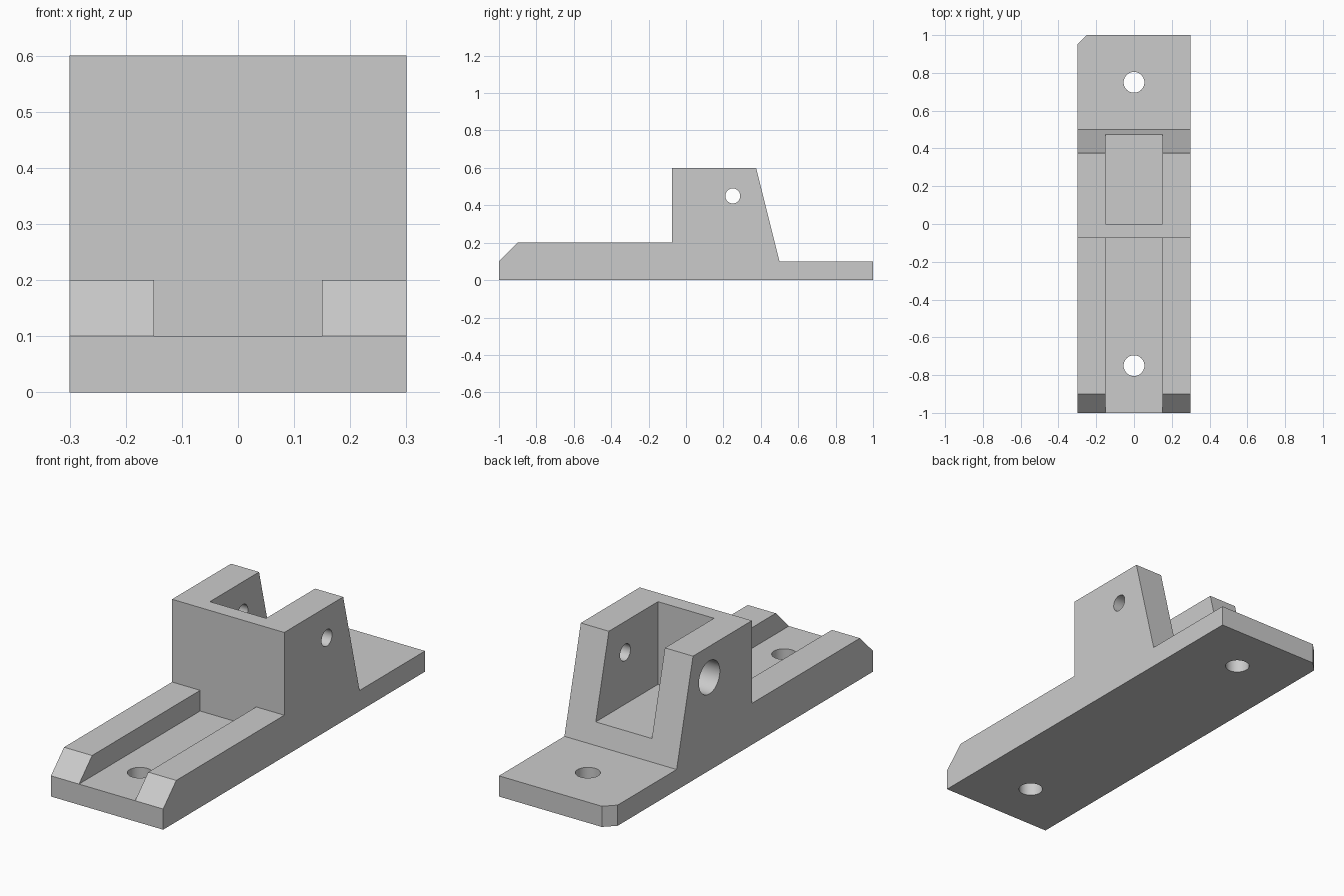
import bpy, bmesh, math
from mathutils import Matrix, Vector

cube = bpy.data.objects.get("Cube")
if cube:
    bpy.data.objects.remove(cube, do_unlink=True)

grey = bpy.data.materials.new("plain grey")
grey.use_nodes = True
colour = (0.6, 0.6, 0.6, 1)
grey.diffuse_color = colour
grey.node_tree.nodes["Principled BSDF"].inputs["Base Color"].default_value = colour


def add_object(name, bm):
    bmesh.ops.recalc_face_normals(bm, faces=bm.faces)
    mesh = bpy.data.meshes.new(name)
    bm.to_mesh(mesh)
    bm.free()
    mesh.materials.append(grey)
    obj = bpy.data.objects.new(name, mesh)
    bpy.context.collection.objects.link(obj)
    return obj


def prism(name, points, direction):
    """Extrude a closed outline along a direction."""
    bm = bmesh.new()
    face = bm.faces.new([bm.verts.new(p) for p in points])
    ext = bmesh.ops.extrude_face_region(bm, geom=[face])
    verts = [g for g in ext["geom"] if isinstance(g, bmesh.types.BMVert)]
    bmesh.ops.translate(bm, verts=verts, vec=direction)
    return add_object(name, bm)


def box(name, low, high):
    (x0, y0, z0), (x1, y1, z1) = low, high
    base = [(x0, y0, z0), (x1, y0, z0), (x1, y1, z0), (x0, y1, z0)]
    return prism(name, base, (0, 0, z1 - z0))


def cylinder(name, centre, radius, depth, axis):
    bm = bmesh.new()
    turn = Vector((0, 0, 1)).rotation_difference(Vector(axis)).to_matrix().to_4x4()
    bmesh.ops.create_cone(bm, cap_ends=True, segments=48, radius1=radius,
                          radius2=radius, depth=depth,
                          matrix=Matrix.Translation(centre) @ turn)
    return add_object(name, bm)


# Side profile of the whole bracket, extruded across its width
W, SLOT = 0.3, 0.15
profile = [(-1, 0), (1, 0), (1, 0.1), (0.5, 0.1), (0.375, 0.6),
           (-0.075, 0.6), (-0.075, 0.2), (-0.9, 0.2), (-1, 0.1)]
bracket = prism("bracket", [(-W, y, z) for y, z in profile], (2 * W, 0, 0))

# Channel between the rails, pocket in the block, clipped rear corner
corner = [(-W - 0.05, 0.9, -0.1), (-W + 0.1, 1.05, -0.1), (-W - 0.05, 1.05, -0.1)]
cutters = [
    box("channel_cutter", (-SLOT, -1.2, 0.1), (SLOT, -0.075, 0.4)),
    box("pocket_cutter", (-SLOT, 0, 0.2), (SLOT, 0.7, 0.8)),
    prism("corner_cutter", corner, (0, 0, 0.4)),
]

# Mounting holes, cross pin hole and its wide recess on one side
for y in (-0.75, 0.75):
    cutters.append(cylinder("mounting_hole_cutter", (0, y, 0), 0.055, 0.6, (0, 0, 1)))
cutters.append(cylinder("pin_hole_cutter", (0, 0.25, 0.45), 0.04, 1, (1, 0, 0)))
cutters.append(cylinder("pin_recess_cutter", (-W, 0.25, 0.45), 0.08, 0.2, (1, 0, 0)))

bpy.ops.object.select_all(action="DESELECT")
bracket.select_set(True)
bpy.context.view_layer.objects.active = bracket
for cutter in cutters:
    mod = bracket.modifiers.new(cutter.name, "BOOLEAN")
    mod.operation, mod.solver, mod.object = "DIFFERENCE", "EXACT", cutter
    bpy.ops.object.modifier_apply(modifier=mod.name)
    bpy.data.objects.remove(cutter, do_unlink=True)

bpy.ops.object.shade_smooth_by_angle(angle=math.radians(25))
